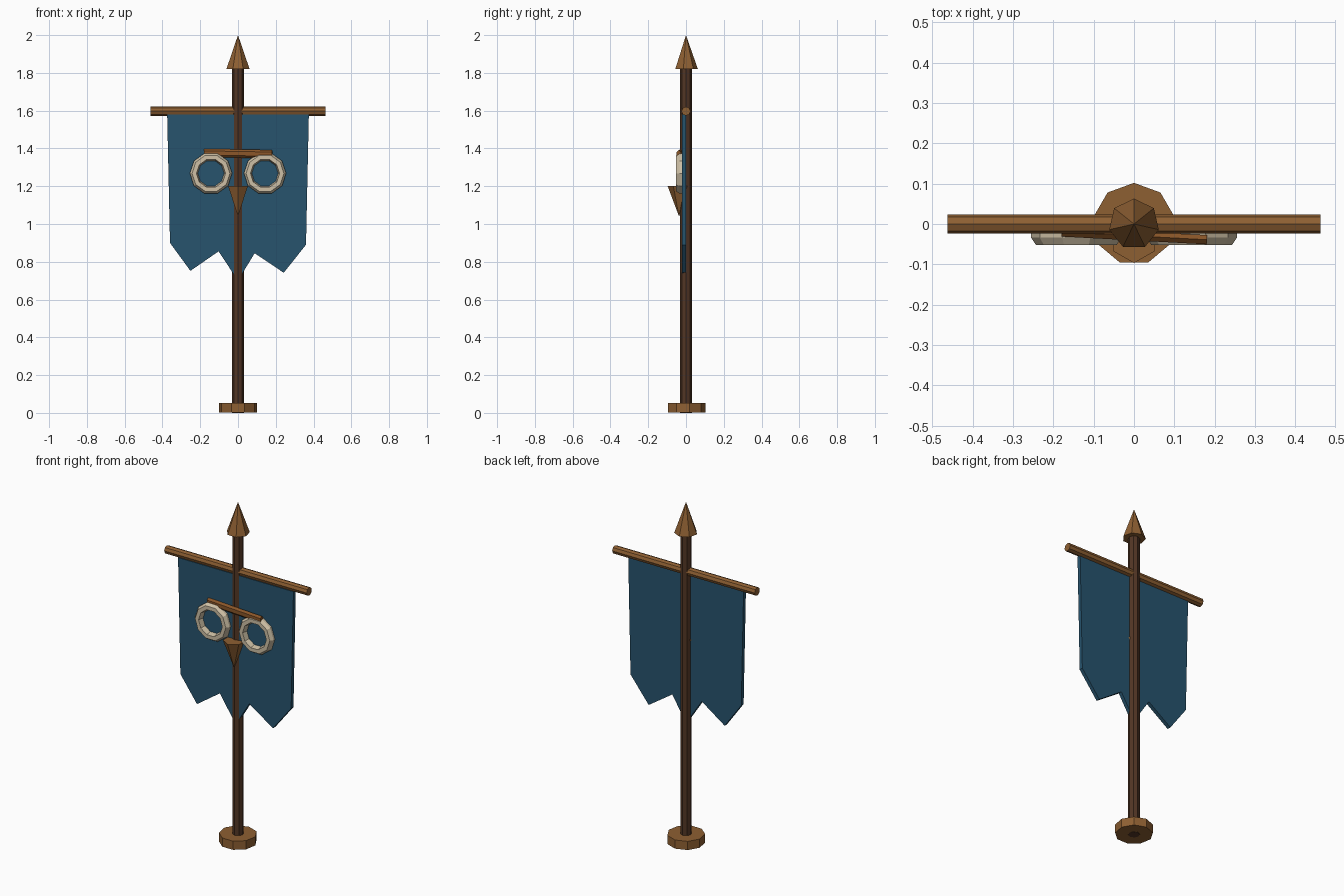
import bpy, bmesh, math
from mathutils import Matrix, Vector

default = bpy.data.objects.get("Cube")
if default:
    bpy.data.objects.remove(default, do_unlink=True)


def material(name, rgb):
    m = bpy.data.materials.new(name)
    m.use_nodes = True
    m.diffuse_color = (*rgb, 1)
    m.node_tree.nodes["Principled BSDF"].inputs["Base Color"].default_value = (*rgb, 1)
    return m


ochre = material("ochre wood", (0.27, 0.115, 0.032))
russet = material("russet wood", (0.26, 0.095, 0.022))
dark = material("dark wood", (0.085, 0.037, 0.018))
blue = material("blue cloth", (0.02, 0.088, 0.155))
cream = material("cream", (0.62, 0.53, 0.38))


def finish(name, bm, mat):
    bmesh.ops.recalc_face_normals(bm, faces=bm.faces)
    mesh = bpy.data.meshes.new(name)
    bm.to_mesh(mesh)
    bm.free()
    mesh.materials.append(mat)
    obj = bpy.data.objects.new(name, mesh)
    bpy.context.collection.objects.link(obj)
    return obj


def rod(name, mat, start, end, r1, r2, sides, squash=1.0):
    """Flat-sided cylinder or cone between two points."""
    start, end = Vector(start), Vector(end)
    axis = end - start
    bm = bmesh.new()
    bmesh.ops.create_cone(bm, cap_ends=True, segments=sides, radius1=r1,
                          radius2=r2, depth=axis.length)
    bmesh.ops.scale(bm, vec=(1, squash, 1), verts=bm.verts)
    turn = Matrix() if abs(axis.x) < 1e-6 else axis.to_track_quat('Z', 'Y').to_matrix().to_4x4()
    if axis.z < 0 and abs(axis.x) < 1e-6:
        turn = Matrix.Rotation(math.pi, 4, 'Y')
    bmesh.ops.transform(bm, matrix=Matrix.Translation((start + end) / 2) @ turn, verts=bm.verts)
    return finish(name, bm, mat)


# Pole, foot, spear tip and crossbar
rod("pole", dark, (0, 0, 0), (0, 0, 1.83), 0.031, 0.031, 8)
rod("foot", ochre, (0, 0, 0.001), (0, 0, 0.052), 0.102, 0.102, 9)
rod("spear_tip", ochre, (0, 0, 1.82), (0, 0, 2), 0.063, 0, 7)
rod("crossbar", ochre, (-0.463, 0, 1.597), (0.463, 0, 1.597), 0.024, 0.024, 8)

# Cloth banner with a ragged three-pointed hem
outline = [(-0.375, 1.58), (0.375, 1.58), (0.36, 0.89), (0.242, 0.742), (0.088, 0.845),
           (0, 0.70), (-0.103, 0.855), (-0.252, 0.752), (-0.36, 0.9)]
bm = bmesh.new()
cloth = bm.faces.new([bm.verts.new((x, -0.021, z)) for x, z in outline])
back = bmesh.ops.extrude_face_region(bm, geom=[cloth], use_keep_orig=True)["geom"]
bmesh.ops.translate(bm, vec=(0, 0.022, 0),
                    verts=[v for v in back if isinstance(v, bmesh.types.BMVert)])
finish("banner", bm, blue)


# Ring eyes with a bevelled outer edge
def ring(name, cx, cz, sides=10):
    profile = [(0.112, -0.018), (0.112, -0.034), (0.100, -0.052), (0.077, -0.052), (0.069, -0.018)]
    bm = bmesh.new()
    loops = []
    for i in range(sides):
        a = math.tau * (i + 0.5) / sides + math.pi / 2
        loops.append([bm.verts.new((cx + r * math.cos(a), y, cz + r * math.sin(a)))
                      for r, y in profile])
    n = len(profile)
    for i in range(sides):
        p, q = loops[i], loops[(i + 1) % sides]
        for j in range(n):
            k = (j + 1) % n
            bm.faces.new((p[j], p[k], q[k], q[j]))
    finish(name, bm, cream)


ring("right_eye_ring", -0.143, 1.268)
ring("left_eye_ring", 0.143, 1.268)

# Brow bar, slightly skewed, and the downward beak
brow = rod("brow", russet, (-0.18, -0.013, 1.376), (0.178, -0.045, 1.37), 0.022, 0.022, 6)
brow.data.transform(Matrix.Translation((0, -0.012, 0)) @ Matrix.Diagonal((1, 0.6, 1, 1)) @
                    Matrix.Shear('XZ', 4, (-0.06, 0)))
rod("beak", ochre, (0, -0.037, 1.2), (0, -0.037, 1.04), 0.06, 0, 6)
